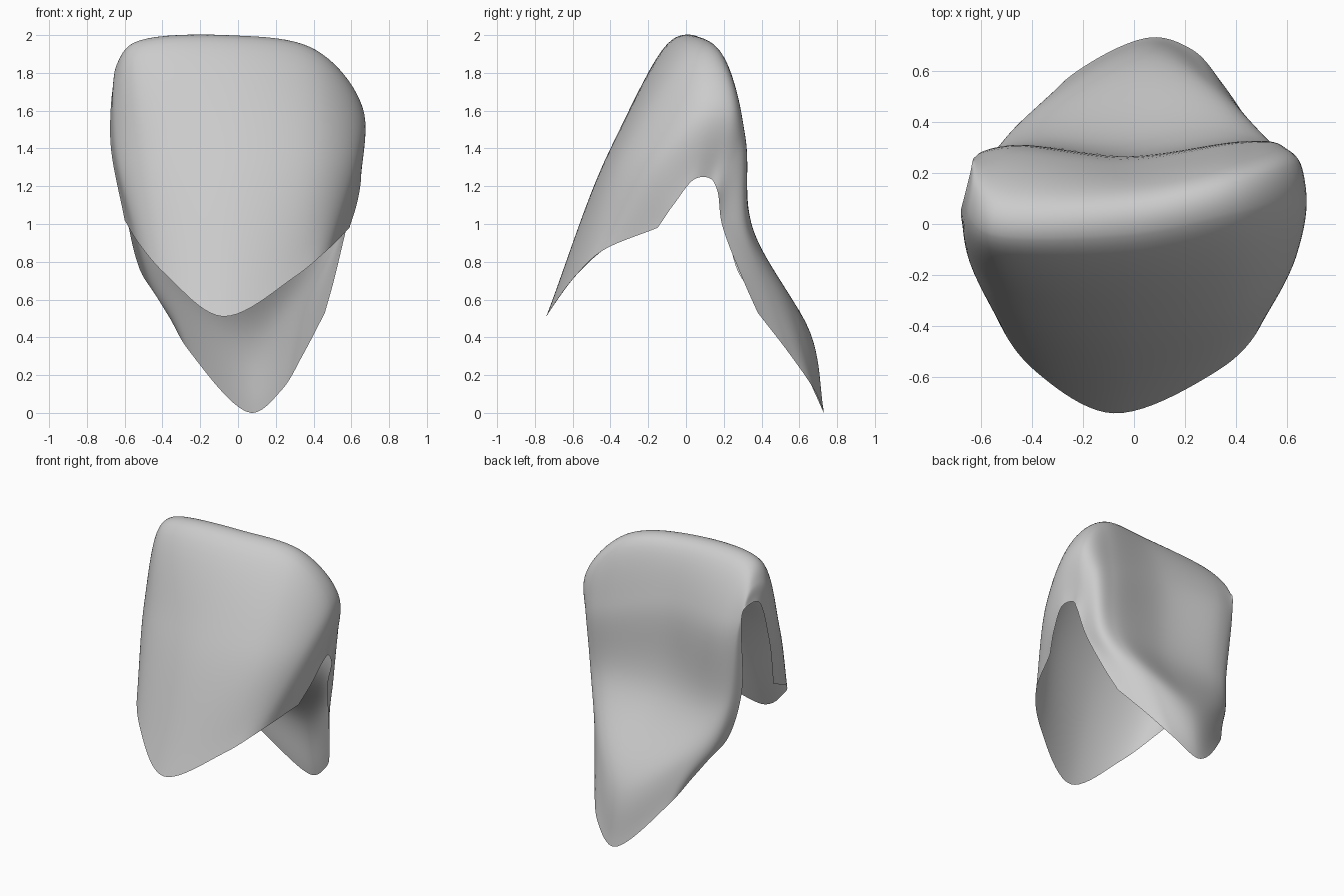
import bpy
import bmesh
from mathutils import Vector

cube = bpy.data.objects.get("Cube")
if cube:
    bpy.data.objects.remove(cube, do_unlink=True)

STEPS = 10  # surface subdivisions per spline span


def mix(a, b, ta, tb, t):
    """Blend two points by their knot values."""
    return a + (b - a) * ((t - ta) / (tb - ta))


def spline(points, steps=STEPS):
    """Centripetal curve passing through every point."""
    pts = [Vector(p) for p in points]
    pts = [pts[0] * 2 - pts[1]] + pts + [pts[-1] * 2 - pts[-2]]
    result = []
    for i in range(1, len(pts) - 2):
        quad = pts[i - 1:i + 3]
        knots = [0.0]
        for a, b in zip(quad, quad[1:]):
            knots.append(knots[-1] + max((b - a).length, .001) ** .5)
        for s in range(steps):
            t = knots[1] + (knots[2] - knots[1]) * s / steps
            lines = [mix(quad[k], quad[k + 1], knots[k], knots[k + 1], t) for k in range(3)]
            arcs = [mix(lines[k], lines[k + 1], knots[k], knots[k + 2], t) for k in range(2)]
            result.append(mix(arcs[0], arcs[1], knots[1], knots[2], t))
    result.append(pts[-2])
    return result


def make_material(name, rgb):
    mat = bpy.data.materials.new(name)
    mat.use_nodes = True
    color = (*rgb, 1)
    mat.diffuse_color = color
    mat.node_tree.nodes["Principled BSDF"].inputs["Base Color"].default_value = color
    return mat


# Cross ribs of the shell, each running from the -x arch to the +x arch
front_rim = [(-.6, -.14, 1.02), (-.52, -.4, .89), (-.38, -.58, .73), (-.08, -.74, .51),
             (.3, -.59, .72), (.47, -.44, .86), (.59, -.15, .98)]
front_face = [(-.675, .02, 1.43), (-.635, -.16, 1.4), (-.48, -.31, 1.4), (-.04, -.4, 1.4),
              (.42, -.32, 1.39), (.62, -.15, 1.36), (.63, -.06, 1.11)]
crest_front = [(-.66, .12, 1.73), (-.645, .02, 1.83), (-.555, -.05, 1.94), (-.03, -.05, 1.978),
               (.42, .04, 1.9), (.66, .1, 1.61), (.65, .05, 1.24)]
back_upper = [(-.63, .25, 1.7), (-.6, .27, 1.62), (-.48, .285, 1.6), (-.03, .24, 1.6),
              (.43, .31, 1.48), (.58, .305, 1.42), (.63, .165, 1.18)]
back_waist = [(-.595, .215, 1.09), (-.54, .29, 1.04), (-.42, .325, 1), (0, .31, 1),
              (.43, .345, 1), (.54, .315, .98), (.58, .19, 1)]
back_flap = [(-.52, .27, .76), (-.46, .38, .7), (-.34, .48, .63), (.05, .66, .42),
             (.3, .55, .57), (.43, .43, .66), (.51, .3, .71)]
back_rim = [(-.44, .36, .63), (-.36, .44, .5), (-.26, .57, .33), (.07, .73, 0),
            (.23, .68, .12), (.345, .55, .31), (.46, .38, .53)]

# The rounded crest is the front crest shifted back, less at the open arches
last = len(crest_front) - 1
crest_back = [(x * .97, y + (.08 if i in (0, last) else .14), z)
              for i, (x, y, z) in enumerate(crest_front)]

ribs = [spline(r) for r in (front_rim, front_face, crest_front, crest_back,
                            back_upper, back_waist, back_flap, back_rim)]
columns = [spline(c) for c in zip(*ribs)]

# Thin open shell folded over the crest
bm = bmesh.new()
grid = [[bm.verts.new(p) for p in col] for col in columns]
for a, b in zip(grid, grid[1:]):
    for j in range(len(a) - 1):
        bm.faces.new((a[j], b[j], b[j + 1], a[j + 1]))
mesh = bpy.data.meshes.new("folded_shell")
bm.to_mesh(mesh)
bm.free()
mesh.materials.append(make_material("plain_grey", (.6, .6, .6)))
mesh.shade_smooth()

shell = bpy.data.objects.new("folded_shell", mesh)
bpy.context.collection.objects.link(shell)
